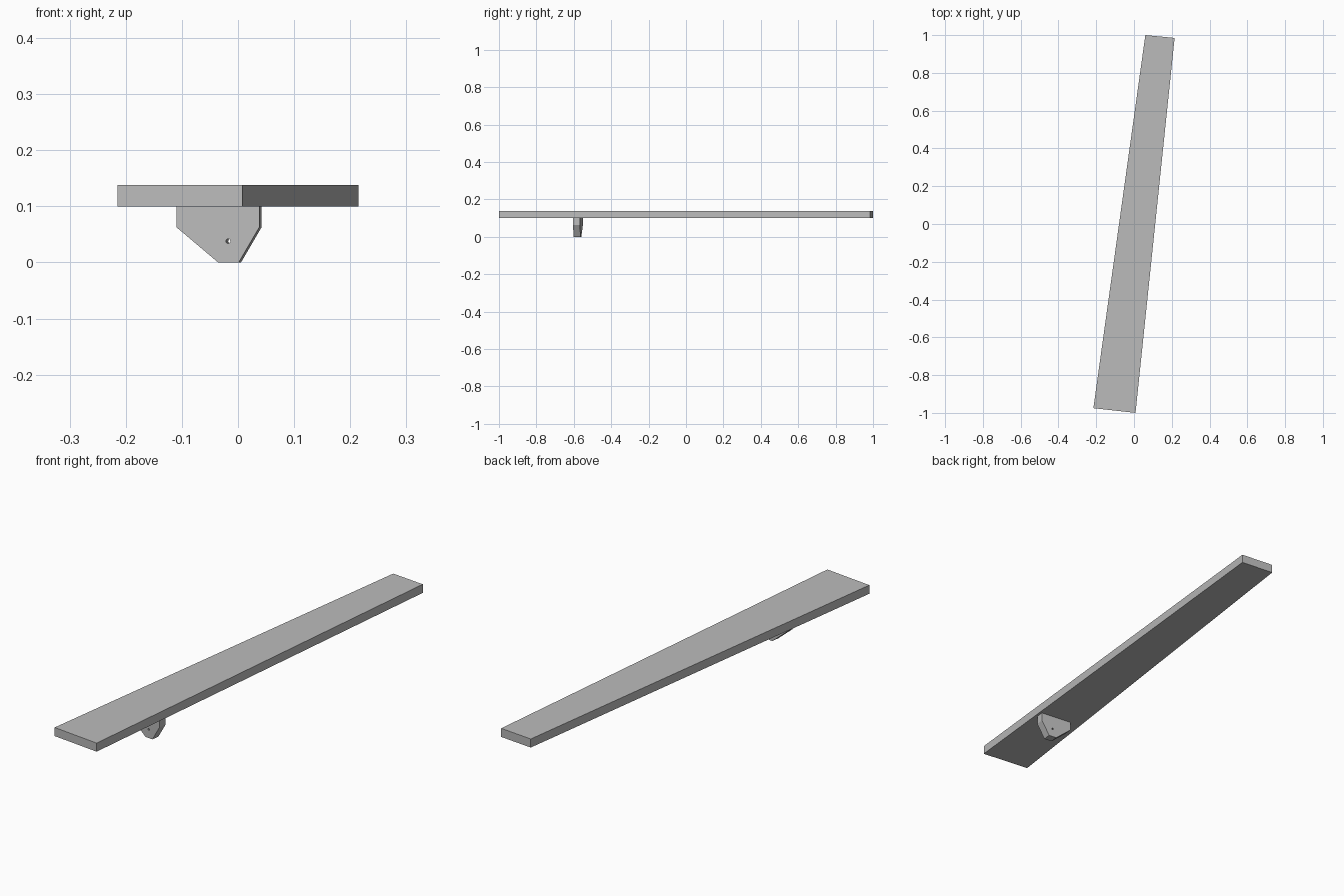
import bpy
import bmesh
import math
from mathutils import Matrix, Vector

cube = bpy.data.objects.get("Cube")
if cube:
    bpy.data.objects.remove(cube, do_unlink=True)

grey = bpy.data.materials.new("plain_grey")
grey.use_nodes = True
grey.diffuse_color = (0.5, 0.5, 0.5, 1)
grey.node_tree.nodes["Principled BSDF"].inputs["Base Color"].default_value = (0.5, 0.5, 0.5, 1)


def extruded(name, loops, offset, matrix=None):
    """Fill closed outlines (the first is outer, the others holes) and extrude them."""
    bm = bmesh.new()
    edges = []
    for loop in loops:
        verts = [bm.verts.new(p) for p in loop]
        edges += [bm.edges.new((a, b)) for a, b in zip(verts, verts[1:] + verts[:1])]
    bmesh.ops.triangle_fill(bm, edges=edges, use_beauty=True)
    result = bmesh.ops.extrude_face_region(bm, geom=bm.faces[:], use_keep_orig=True)
    moved = [g for g in result["geom"] if isinstance(g, bmesh.types.BMVert)]
    bmesh.ops.translate(bm, verts=moved, vec=offset)
    bmesh.ops.recalc_face_normals(bm, faces=bm.faces[:])
    bmesh.ops.dissolve_limit(bm, angle_limit=0.01, verts=bm.verts[:], edges=bm.edges[:])
    mesh = bpy.data.meshes.new(name)
    bm.to_mesh(mesh)
    bm.free()
    mesh.materials.append(grey)
    obj = bpy.data.objects.new(name, mesh)
    if matrix:
        obj.matrix_world = matrix
    bpy.context.collection.objects.link(obj)
    return obj


# Long tapered board
UNDERSIDE, TOP = 0.1, 0.138
corners = [(-0.215, -0.975), (0.008, -1), (0.215, 0.985), (0.06, 1)]
extruded("board", [[(x, y, UNDERSIDE) for x, y in corners]], Vector((0, 0, TOP - UNDERSIDE)))

# Pivot bracket under the board, with a round pin hole
profile = [(0, UNDERSIDE), (0, 0.063), (0.075, 0), (0.112, 0), (0.149, 0.063), (0.149, UNDERSIDE)]
outline = [(x, 0, z) for x, z in profile]
angles = [math.tau * i / 20 for i in range(20)]
hole = [(0.093 + 0.004 * math.cos(a), 0, 0.038 + 0.004 * math.sin(a)) for a in angles]
placement = Matrix.Translation((-0.11, -0.588, 0)) @ Matrix.Rotation(math.radians(-6.4), 4, "Z")
extruded("pivot_bracket", [outline, hole], Vector((0, 0.037, 0)), placement)
